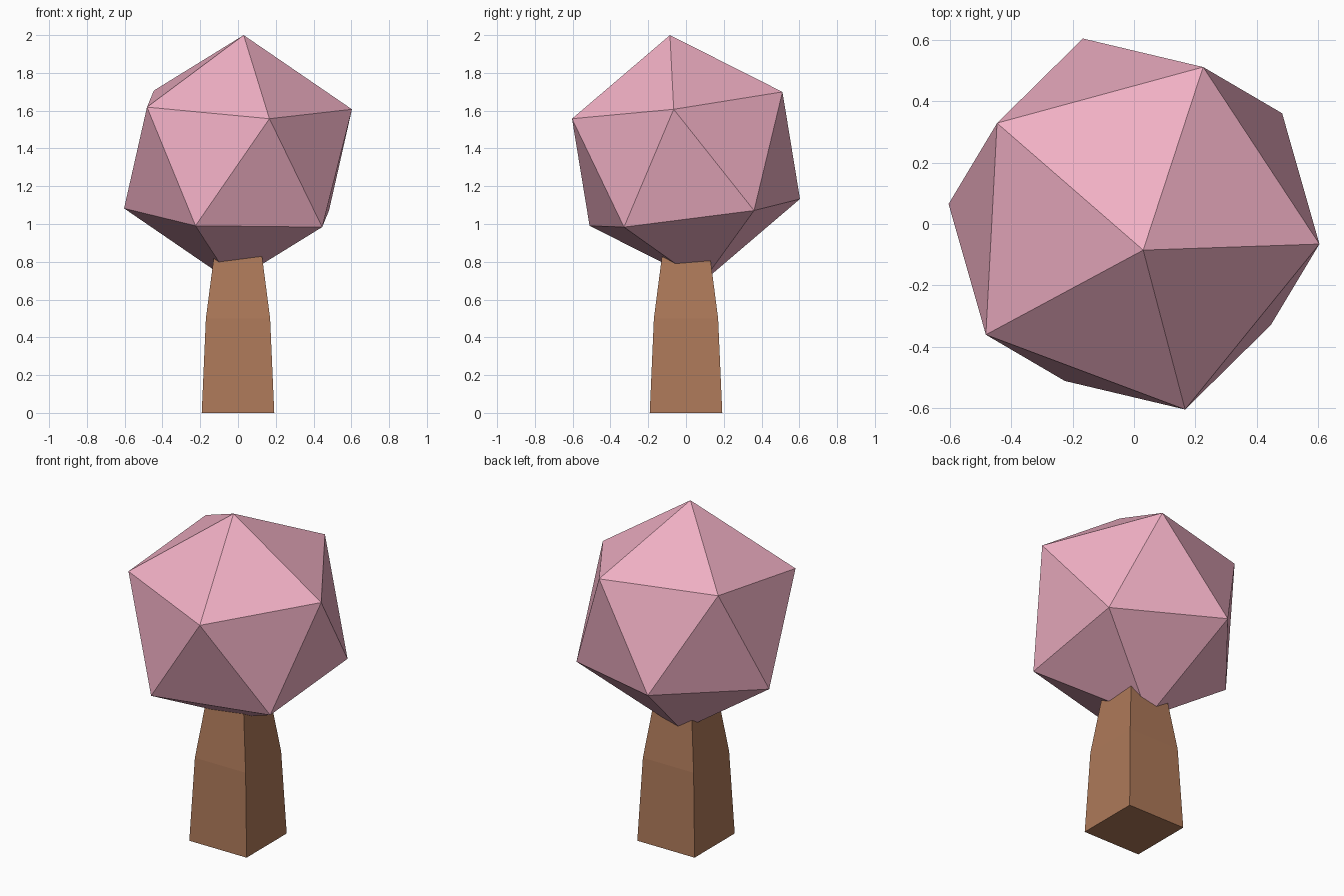
import bpy, bmesh
from mathutils import Vector, Matrix

if "Cube" in bpy.data.objects:
    bpy.data.objects.remove(bpy.data.objects["Cube"])


def finish(name, bm, color):
    bmesh.ops.recalc_face_normals(bm, faces=bm.faces)
    mesh = bpy.data.meshes.new(name)
    bm.to_mesh(mesh)
    bm.free()
    mat = bpy.data.materials.new(name + "_color")
    mat.diffuse_color = (*color, 1)
    mat.use_nodes = True
    mat.node_tree.nodes["Principled BSDF"].inputs["Base Color"].default_value = mat.diffuse_color
    mesh.materials.append(mat)
    obj = bpy.data.objects.new(name, mesh)
    bpy.context.collection.objects.link(obj)
    return obj


# Trunk: square sections (half width, height) tapering up into the crown
bm = bmesh.new()
rings = []
for half, z in [(0.192, 0), (0.17, 0.5), (0.105, 1.0)]:
    corners = [(-1, -1), (1, -1), (1, 1), (-1, 1)]
    rings.append([bm.verts.new((x * half, y * half, z)) for x, y in corners])
for low, high in zip(rings, rings[1:]):
    for i in range(4):
        j = (i + 1) % 4
        bm.faces.new((low[i], low[j], high[j], high[i]))
bm.faces.new(rings[0][::-1])
bm.faces.new(rings[-1])
finish("trunk", bm, (0.42, 0.19, 0.10))

# Crown: tilted icosahedron, aimed by its tip and one upper corner
axis_z = Vector((0.03, -0.085, 0.655)).normalized()
corner = Vector((0.605, -0.065, 0.26))
axis_x = (corner - axis_z * corner.dot(axis_z)).normalized()
axis_y = axis_z.cross(axis_x)
turn = Matrix((axis_x, axis_y, axis_z)).transposed().to_4x4()
bm = bmesh.new()
bmesh.ops.create_icosphere(bm, subdivisions=1, radius=0.661,
                           matrix=Matrix.Translation((0, 0, 1.345)) @ turn)
finish("crown", bm, (0.87, 0.43, 0.55))
